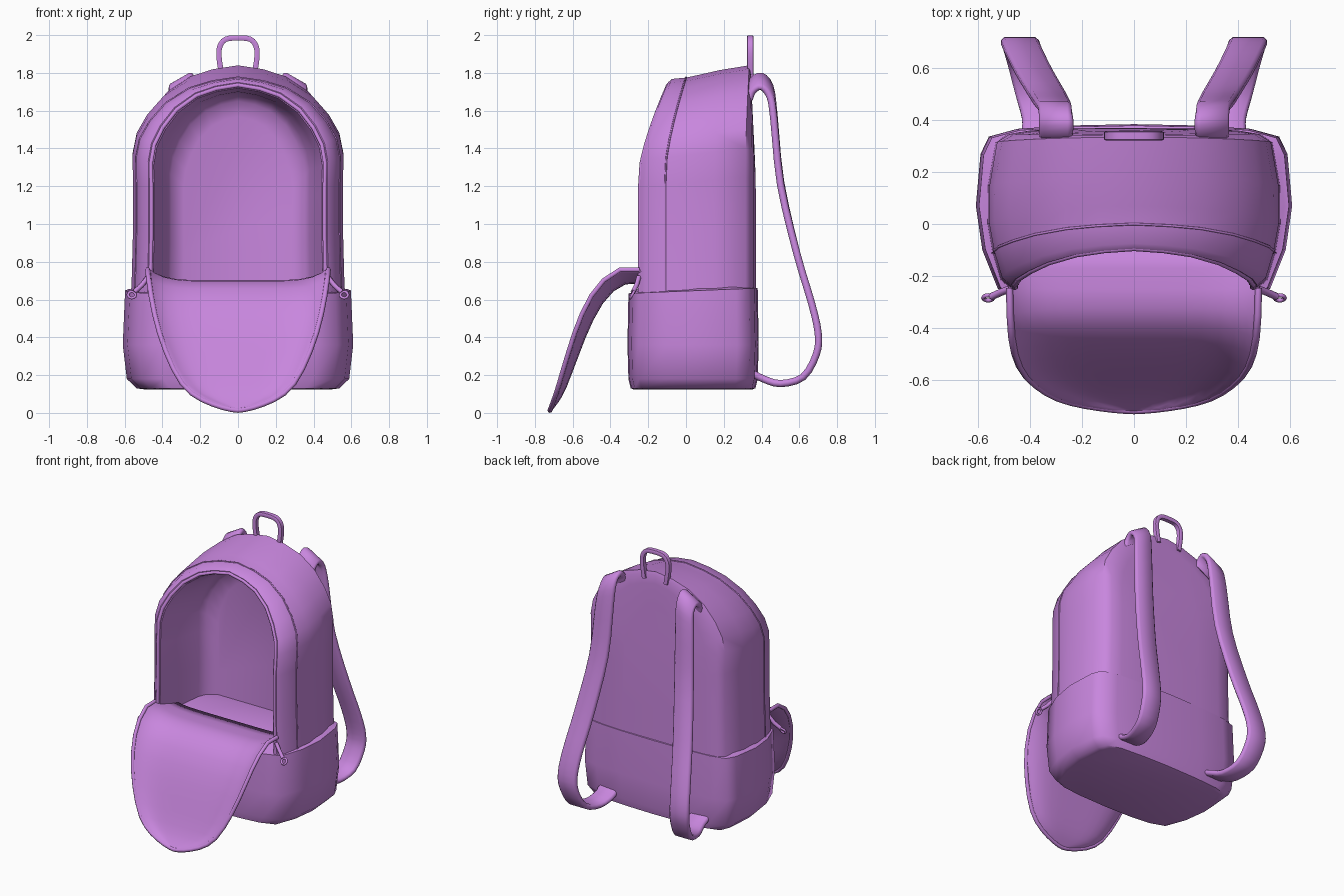
import bpy, bmesh, math
from mathutils import Vector

if "Cube" in bpy.data.objects:
    bpy.data.objects.remove(bpy.data.objects["Cube"])

fabric = bpy.data.materials.new("purple_fabric")
fabric.diffuse_color = (0.58, 0.24, 0.73, 1)
fabric.use_nodes = True
fabric.node_tree.nodes["Principled BSDF"].inputs["Base Color"].default_value = fabric.diffuse_color


def finish(name, bm, angle=40):
    bmesh.ops.remove_doubles(bm, verts=bm.verts, dist=0.0005)
    bmesh.ops.recalc_face_normals(bm, faces=bm.faces)
    me = bpy.data.meshes.new(name)
    bm.to_mesh(me)
    bm.free()
    ob = bpy.data.objects.new(name, me)
    bpy.context.collection.objects.link(ob)
    me.materials.append(fabric)
    bpy.ops.object.select_all(action='DESELECT')
    ob.select_set(True)
    bpy.context.view_layer.objects.active = ob
    bpy.ops.object.shade_smooth_by_angle(angle=math.radians(angle))
    return ob


def loft(name, rings, closed=True, caps=True, angle=40):
    bm = bmesh.new()
    vs = [[bm.verts.new(p) for p in r] for r in rings]
    n = len(rings[0])
    for a, b in zip(vs, vs[1:]):
        for i in range(n if closed else n - 1):
            j = (i + 1) % n
            bm.faces.new((a[i], a[j], b[j], b[i]))
    if caps:
        bm.faces.new(vs[0])
        bm.faces.new(vs[-1])
    return finish(name, bm, angle)


def smooth(pts, n=3):
    """Catmull-Rom subdivision of a path."""
    p = [Vector(q) for q in pts]
    p = [2 * p[0] - p[1]] + p + [2 * p[-1] - p[-2]]
    out = []
    for a, b, c, d in zip(p, p[1:], p[2:], p[3:]):
        for k in range(n):
            t = k / n
            out.append(0.5 * (2 * b + (c - a) * t + (2 * a - 5 * b + 4 * c - d) * t * t
                              + (3 * b - a - 3 * c + d) * t ** 3))
    return out + [p[-2]]


def ribbon(name, pts, side, width, thick, start_side=None):
    """Sweep a rounded flat section along a path; the width direction
    turns from start_side to side over the first part of the path."""
    path, rings = smooth(pts), []
    side = Vector(side)
    first = Vector(start_side or side)
    section = [(1, .4), (.82, 1), (-.82, 1), (-1, .4), (-1, -.4), (-.82, -1), (.82, -1), (1, -.4)]
    for i, p in enumerate(path):
        t = path[min(i + 1, len(path) - 1)] - path[max(i - 1, 0)]
        s = first.lerp(side, min(1, max(0, (i / len(path) - .2) / .25))).normalized()
        nrm = t.cross(s).normalized()
        rings.append([p + s * a * width / 2 + nrm * b * thick / 2 for a, b in section])
    return loft(name, rings, angle=50)


def piping(name, pts, radius):
    cu = bpy.data.curves.new(name, 'CURVE')
    cu.dimensions = '3D'
    cu.bevel_depth, cu.bevel_resolution, cu.use_fill_caps = radius, 1, True
    sp = cu.splines.new('POLY')
    sp.points.add(len(pts) - 1)
    for q, p in zip(sp.points, pts):
        q.co = (*p, 1)
    cu.materials.append(fabric)
    ob = bpy.data.objects.new(name, cu)
    bpy.context.collection.objects.link(ob)


# Main body: arch outlines lofted from the back, round the front lip, into the cavity
half = [(.98, .09), (.97, .3), (.955, .5), (.955, .65), (.96, .74), (.925, .8), (.83, .858),
        (.68, .917), (.46, .965), (.24, .988), (0, 1)]
outline = half + [(-x, h) for x, h in half[-2::-1]]


def arch(y, lean, w, top):
    return [(x * w, y + lean * max(0, (h - .7) / .3) ** 1.4, .15 + (top - .15) * h)
            for x, h in outline]


loft("body", [arch(*r) for r in [
    (.37, -.02, .25, 1.62), (.36, -.015, .42, 1.76), (.347, -.005, .50, 1.82), (.315, .02, .55, 1.84),
    (.15, .03, .58, 1.815), (0, .07, .582, 1.79), (-.11, .11, .562, 1.775),
    (-.215, .14, .53, 1.768), (-.245, .15, .495, 1.75), (-.235, .15, .465, 1.72),
    (-.1, .1, .435, 1.70), (.1, .03, .395, 1.69), (.15, .02, .37, 1.65), (.19, 0, .30, 1.57)]],
    closed=False, angle=50)
# Seam and zip edge around the opening
piping("side_seam", arch(-.11, .11, .562, 1.776), .005)
piping("opening_zip", arch(-.243, .15, .48, 1.735), .012)

# Base section: wraps round the lower body and closes with the compartment floor
fp = [(0, -.31), (.25, -.305), (.41, -.288), (.525, -.25), (.585, -.1), (.61, .07),
      (.592, .27), (.56, .337), (.45, .367), (.25, .38), (0, .385)]
foot = fp + [(-x, y) for x, y in fp[-2:0:-1]]
loft("base_section", [
    [(x * sx, .03 + (y - .03) * sy, z + (.04 * y if z > .6 else 0)) for x, y in foot]
    for z, sx, sy in [(.125, .82, .91), (.13, .88, .95), (.18, .965, .985), (.36, 1, 1),
                      (.645, .98, .985), (.647, .95, .95), (.68, .85, .78)]], angle=50)

# Front flap: cupped panel running out of the floor, folded forward and down
centre = smooth([(-.08, .682, 0), (-.21, .69, 0), (-.32, .69, 0), (-.42, .62, 0), (-.505, .48, 0),
                 (-.575, .3, 0), (-.64, .11, 0), (-.688, -.001, 0)], 6)


def flap_point(u, v):
    f = v * (len(centre) - 1)
    i = min(int(f), len(centre) - 2)
    c = centre[i].lerp(centre[i + 1], f - i)
    t = (centre[i + 1] - centre[i]).normalized()
    d = (.09 - .055 * v) * min(1, .3 + 2.6 * v) * min(1, abs(u) ** 6 + v ** 8)
    w = .48 * max(0, 1 - max(0, (v - .12) / .88) ** 3) ** .65
    return Vector((u * w, c.x + t.y * d, c.y - t.x * d))


us = [math.sin(math.pi / 2 * k / 8) for k in range(-8, 9)]
vs = [math.sin(math.pi / 2 * k / 16) for k in range(17)]
flap = loft("front_flap", [[flap_point(u, v) for u in us] for v in vs],
            closed=False, caps=False, angle=60)
sol = flap.modifiers.new("thickness", 'SOLIDIFY')
sol.thickness, sol.offset = .018, 0
rim = [v for v in vs if v > .15]
piping("flap_zip", [flap_point(-1, v) for v in rim] + [flap_point(1, v) for v in rim[-2::-1]], .014)

# Paired parts: shoulder straps and zip pulls
for s, tag in ((1, "right"), (-1, "left")):
    ribbon("shoulder_strap_" + tag, [(s * x, y, z) for x, y, z in [
        (.30, .335, 1.69), (.30, .355, 1.735), (.30, .40, 1.755), (.305, .445, 1.70),
        (.315, .465, 1.57), (.335, .50, 1.22), (.385, .585, .85), (.425, .665, .58),
        (.44, .70, .42), (.435, .69, .31), (.415, .62, .19), (.385, .50, .155),
        (.36, .41, .18), (.36, .35, .21)]], (1, 0, 0), .145, .038, (.87, 0, -.5 * s))
    piping("zip_slider_" + tag, [(s * .475, -.25, .72), (s * .51, -.262, .675),
                                 (s * .55, -.28, .64)], .014)
    bpy.ops.mesh.primitive_torus_add(
        major_radius=.02, minor_radius=.008, major_segments=12, minor_segments=6,
        location=(s * .562, -.285, .625), rotation=(math.radians(60), 0, 0))
    ring = bpy.context.object
    ring.name = "zip_pull_" + tag
    ring.data.materials.append(fabric)
    bpy.ops.object.shade_smooth()

# Top carry loop
ribbon("carry_loop", [(-.085, .34, 1.78), (-.1, .34, 1.88), (-.096, .34, 1.94), (-.065, .34, 1.978),
                      (0, .34, 1.985), (.065, .34, 1.978), (.096, .34, 1.94), (.1, .34, 1.88),
                      (.085, .34, 1.78)], (0, 1, 0), .036, .028)
